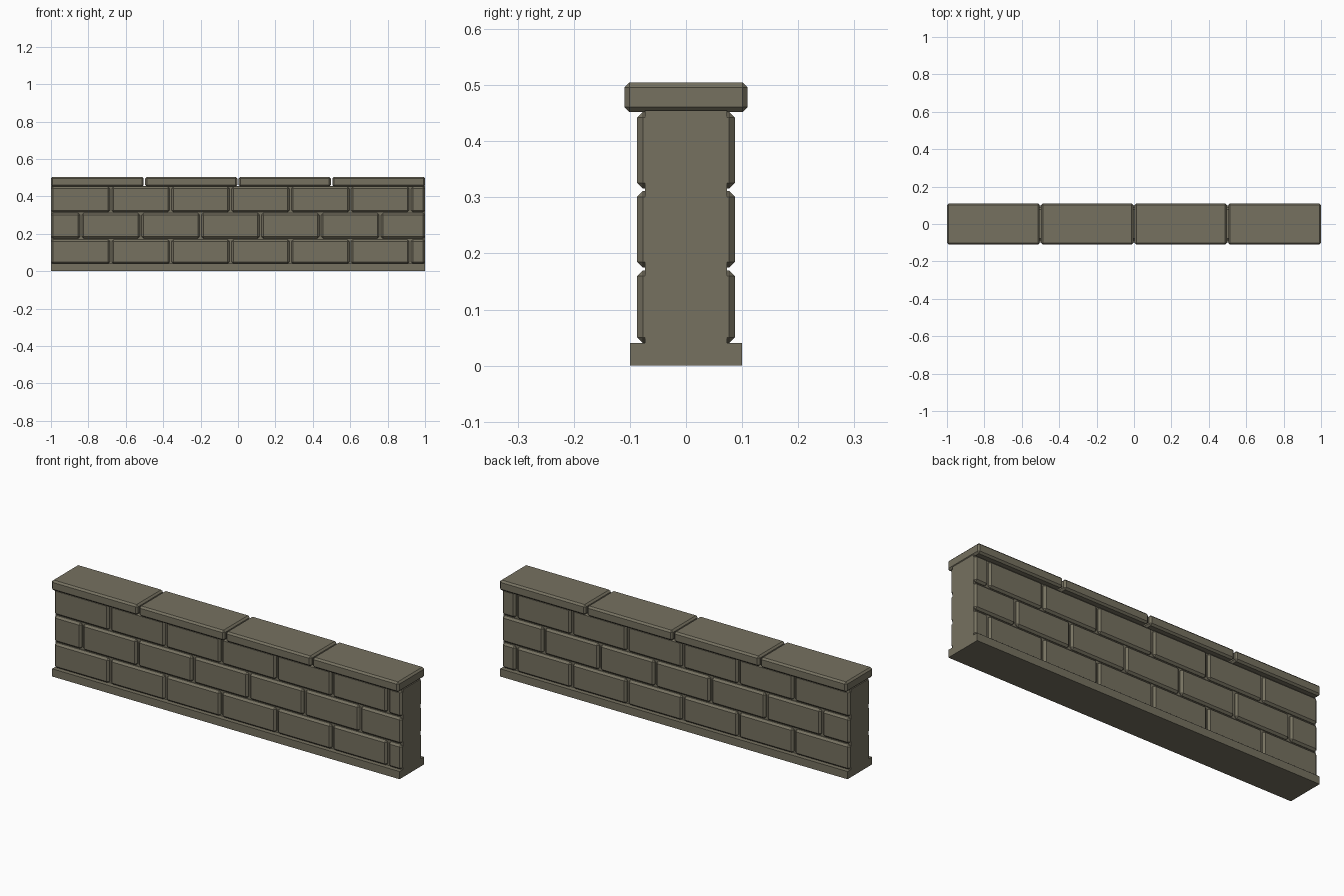
import bpy, bmesh
from mathutils import Vector

if "Cube" in bpy.data.objects:
    bpy.data.objects.remove(bpy.data.objects["Cube"])

stone = bpy.data.materials.new("weathered_stone")
stone.diffuse_color = (0.180, 0.165, 0.117, 1)
stone.use_nodes = True
stone.node_tree.nodes["Principled BSDF"].inputs["Base Color"].default_value = stone.diffuse_color


def block(name, lo, hi, chamfer=0.0):
    """Box between two corners, optionally with chamfered edges."""
    lo, hi = Vector(lo), Vector(hi)
    bm = bmesh.new()
    bmesh.ops.create_cube(bm, size=1)
    for v in bm.verts:
        v.co = Vector([c * s for c, s in zip(v.co, hi - lo)])
    if chamfer:
        bmesh.ops.bevel(bm, geom=bm.edges[:], offset=chamfer, segments=1,
                        affect='EDGES', clamp_overlap=True)
    mesh = bpy.data.meshes.new(name)
    bm.to_mesh(mesh)
    bm.free()
    mesh.materials.append(stone)
    obj = bpy.data.objects.new(name, mesh)
    obj.location = (lo + hi) / 2
    bpy.context.collection.objects.link(obj)
    return obj


# Foundation strip and wall core
block("base", (-1, -0.10, 0), (1, 0.10, 0.04))
block("core", (-1, -0.073, 0.04), (1, 0.073, 0.455))

# Brick courses in running bond, the same on front and back
GAP = 0.005
courses = [(0.040, 0.170, -0.68), (0.175, 0.311, -0.84), (0.316, 0.452, -0.68)]
for z0, z1, first_joint in courses:
    joints = [-1.0 - GAP] + [first_joint + 0.32 * i for i in range(6)] + [1.0 + GAP]
    for a, b in zip(joints, joints[1:]):
        for side, y0, y1 in (("front", -0.087, -0.058), ("back", 0.058, 0.087)):
            block(side + "_brick", (a + GAP, y0, z0), (b - GAP, y1, z1), 0.010)

# Four coping stones
for i in range(4):
    x = -1 + 0.5 * i
    block("coping_stone", (x + (0.004 if i else 0), -0.11, 0.452),
          (x + 0.5 - (0.004 if i < 3 else 0), 0.11, 0.505), 0.009)
